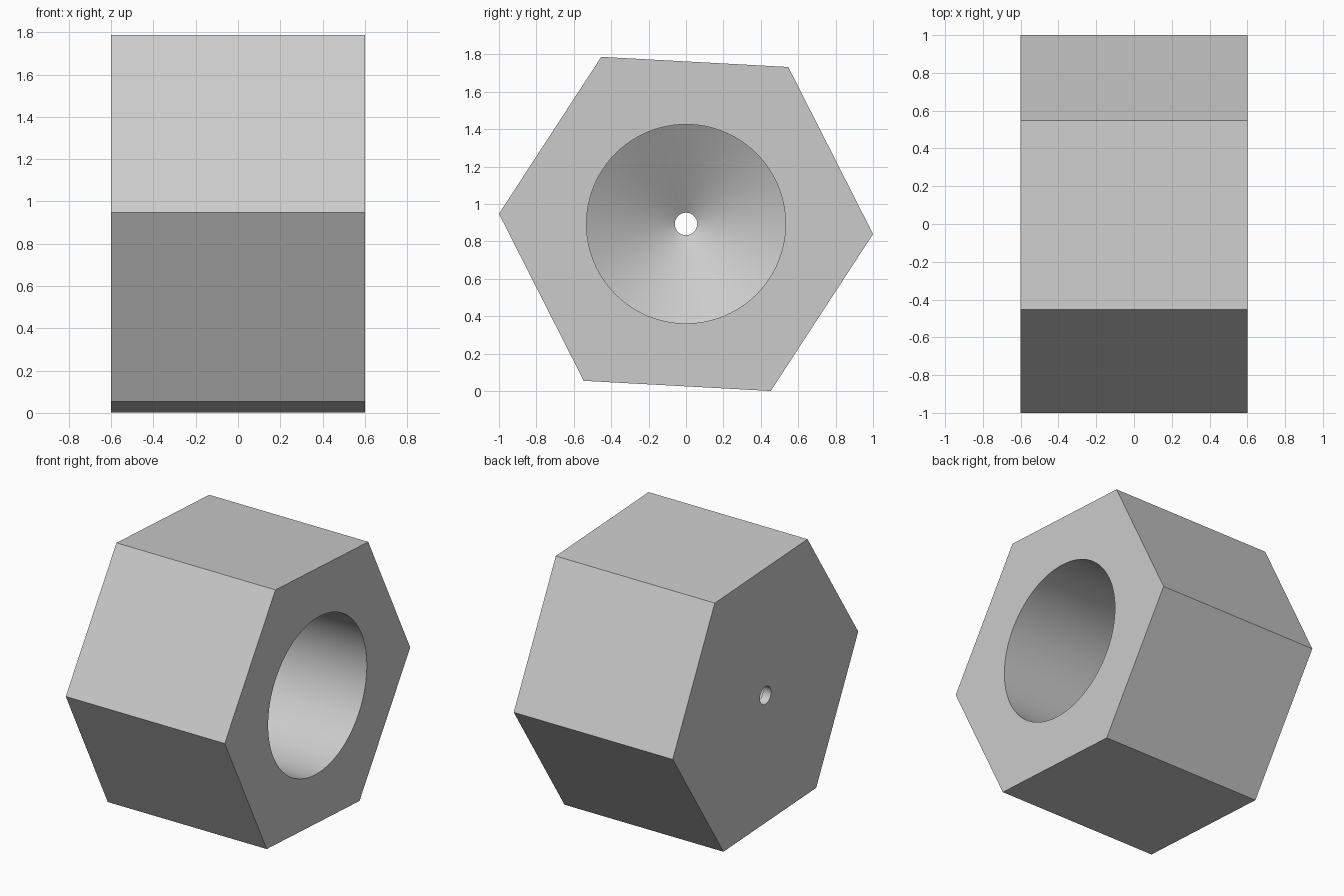
import bpy, bmesh
from math import sin, cos, tan, tau, radians

cube = bpy.data.objects.get("Cube")
if cube:
    bpy.data.objects.remove(cube, do_unlink=True)

HALF = 0.6                      # half length along x
HEX_R, TILT = 1.0015, radians(-3.1)
CENTRE_Z = 0.894
BORE_R, HOLE_R = 0.532, 0.06
WALL = 0.06                     # thickness around the small hole
CONE = (BORE_R - HOLE_R) / tan(radians(59))

grey = bpy.data.materials.new("plain grey")
grey.use_nodes = True
colour = (0.6, 0.6, 0.6, 1)
grey.diffuse_color = colour
grey.node_tree.nodes["Principled BSDF"].inputs["Base Color"].default_value = colour

bm = bmesh.new()


def ring(x, radius, sides, turn=0.0):
    """Closed loop of edges around the x axis."""
    verts = [bm.verts.new((x, radius * cos(turn + tau * i / sides),
                           CENTRE_Z + radius * sin(turn + tau * i / sides)))
             for i in range(sides)]
    return [bm.edges.new((verts[i - 1], verts[i])) for i in range(sides)]


def bridge(a, b):
    bmesh.ops.bridge_loops(bm, edges=a + b)


# Hexagonal outside
hex_back = ring(-HALF, HEX_R, 6, TILT)
hex_open = ring(HALF, HEX_R, 6, TILT)
bridge(hex_back, hex_open)

# Wide bore, conical bottom and small through hole
profile = [(HALF, BORE_R), (-HALF + WALL + CONE, BORE_R),
           (-HALF + WALL, HOLE_R), (-HALF, HOLE_R)]
bores = [ring(x, r, 96) for x, r in profile]
for a, b in zip(bores, bores[1:]):
    bridge(a, b)

# Flat end faces around the openings
for outer, inner, nx in ((hex_open, bores[0], 1), (hex_back, bores[-1], -1)):
    bmesh.ops.triangle_fill(bm, edges=outer + inner, use_beauty=True,
                            normal=(nx, 0, 0))
bmesh.ops.recalc_face_normals(bm, faces=bm.faces)

mesh = bpy.data.meshes.new("bored_hex_block")
bm.to_mesh(mesh)
bm.free()
mesh.materials.append(grey)
block = bpy.data.objects.new("bored_hex_block", mesh)
bpy.context.collection.objects.link(block)

bpy.ops.object.select_all(action='DESELECT')
block.select_set(True)
bpy.context.view_layer.objects.active = block
bpy.ops.object.shade_smooth_by_angle(angle=radians(25))
